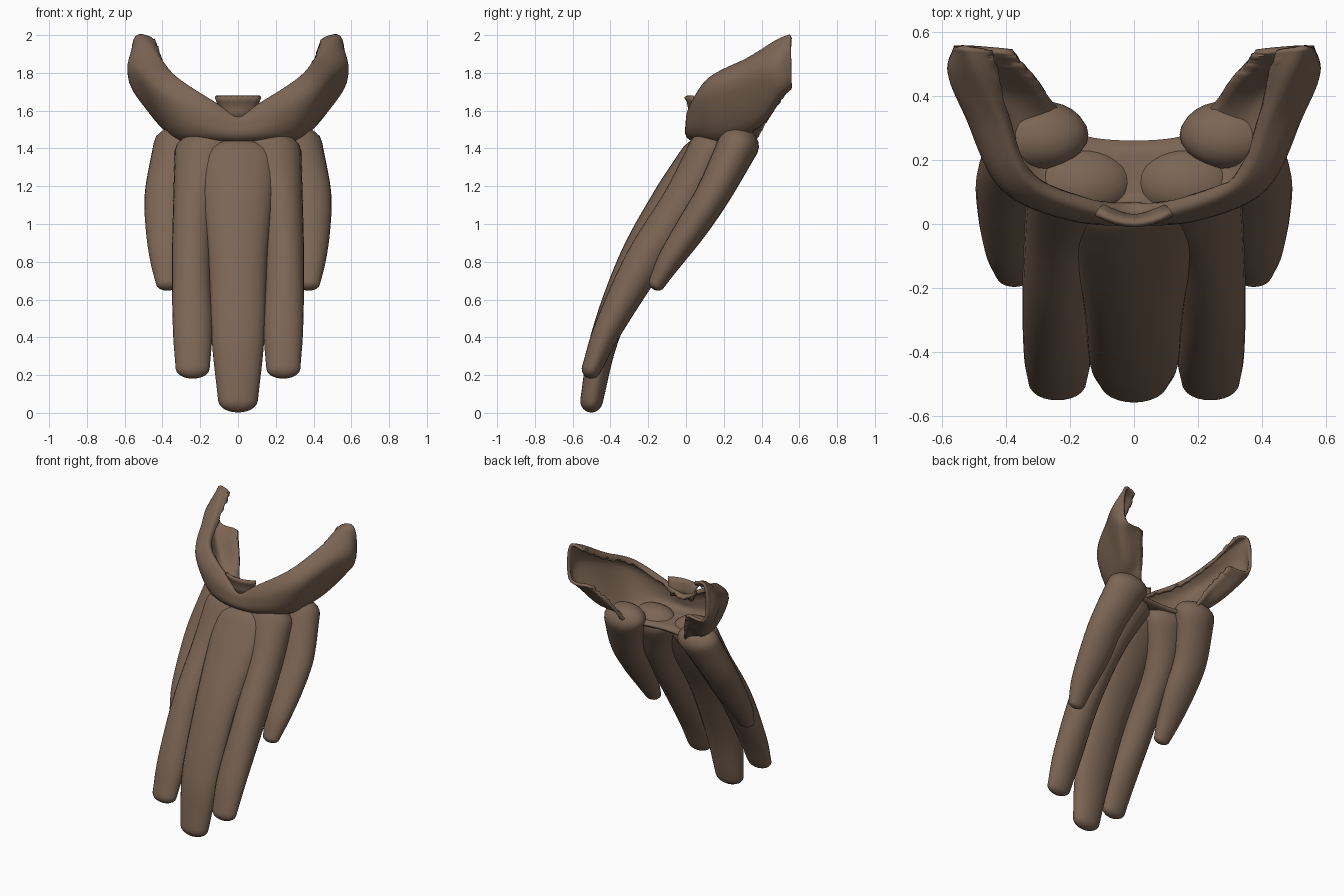
import bpy, bmesh, math, random
from mathutils import Vector

random.seed(4)
if "Cube" in bpy.data.objects:
    bpy.data.objects.remove(bpy.data.objects["Cube"])

brown = bpy.data.materials.new("dark brown hair")
brown.use_nodes = True
brown.diffuse_color = (0.2, 0.13, 0.088, 1)
brown.node_tree.nodes["Principled BSDF"].inputs["Base Color"].default_value = brown.diffuse_color


def spline(points, steps):
    """Catmull-Rom through the points, with extended ends."""
    p = [Vector(q) for q in points]
    p = [2 * p[0] - p[1]] + p + [2 * p[-1] - p[-2]]
    out = []
    for i in range(1, len(p) - 2):
        a, b, c, d = p[i - 1:i + 3]
        for k in range(steps):
            t = k / steps
            out.append((2 * b + (c - a) * t + (2 * a - 5 * b + 4 * c - d) * t ** 2
                        + (3 * b - a - 3 * c + d) * t ** 3) / 2)
    return out + [p[-2]]


def loft(name, rows, closed, angle=50):
    """Skin a list of equal rows; closed rows get capped ends."""
    bm = bmesh.new()
    grid = [[bm.verts.new(v) for v in row] for row in rows]
    n = len(rows[0])
    for a, b in zip(grid, grid[1:]):
        for j in range(n if closed else n - 1):
            k = (j + 1) % n
            bm.faces.new((a[j], a[k], b[k], b[j]))
    if closed:
        bm.faces.new(grid[0])
        bm.faces.new(grid[-1])
    bmesh.ops.recalc_face_normals(bm, faces=bm.faces)
    mesh = bpy.data.meshes.new(name)
    bm.to_mesh(mesh)
    bm.free()
    mesh.materials.append(brown)
    ob = bpy.data.objects.new(name, mesh)
    bpy.context.collection.objects.link(ob)
    bpy.ops.object.select_all(action='DESELECT')
    ob.select_set(True)
    bpy.context.view_layer.objects.active = ob
    bpy.ops.object.shade_smooth_by_angle(angle=math.radians(angle))
    return ob


def thicken(ob, amount):
    mod = ob.modifiers.new("thickness", 'SOLIDIFY')
    mod.thickness = amount
    mod.offset = 0


# Jaw shell: each section runs inner rim, outer rim, bulge, jaw edge, rear lower edge
half = [
    [(0, .06, 1.56), (0, .03, 1.57), (0, .01, 1.53), (0, .03, 1.45), (0, .26, 1.41)],
    [(.13, .07, 1.63), (.14, .04, 1.64), (.2, .02, 1.58), (.2, .06, 1.46), (.17, .28, 1.41)],
    [(.32, .15, 1.75), (.34, .13, 1.77), (.41, .115, 1.69), (.33, .17, 1.47), (.24, .36, 1.44)],
    [(.4, .34, 1.85), (.43, .33, 1.87), (.52, .34, 1.79), (.42, .38, 1.54), (.29, .43, 1.57)],
    [(.43, .48, 1.94), (.5, .48, 1.96), (.573, .47, 1.84), (.53, .5, 1.69), (.35, .5, 1.67)],
    [(.45, .545, 1.98), (.535, .555, 1.99), (.555, .555, 1.87), (.53, .555, 1.73), (.38, .54, 1.73)],
]
mirrored = [[(-x, y, z) for x, y, z in s] for s in half[:0:-1]]
lines = [spline(line, 7) for line in zip(*(mirrored + half))]
rows = [spline(section, 5) for section in zip(*lines)]
for row in rows:
    # ragged hair along the inner rim and the rear edge
    row[0].z += random.uniform(-.018, .008)
    if abs(row[-1].x) > .2:
        row[-1].z += random.uniform(-.012, .012)
thicken(loft("jaw_shell", rows, False), .02)

# Small tuft under the lip
tuft = []
for i in range(9):
    u = i / 4 - 1
    back = .035 * u * u
    tuft.append([(u * .085, .02 + back, 1.555), (u * .095, .022 + back, 1.6),
                 (u * .11, .012 + back, 1.65), (u * .12, -.002 + back, 1.675)])
thicken(loft("lip_tuft", tuft, False), .018)


def lock(name, stations, side=1, sides=24):
    """Round-ended lock of hair; stations are (x, y, z, half width, half depth)."""
    path = spline(stations, 6)
    tangents = []
    for i in range(len(path)):
        d = path[min(i + 1, len(path) - 1)] - path[max(i - 1, 0)]
        tangents.append(Vector((0, d[1], d[2])).normalized())

    rings = []

    def ring(p, t, shift=0, scale=1):
        c = Vector(p[:3]) + t * shift
        depth_dir = Vector((0, -t.z, t.y))
        row = []
        for k in range(sides):
            a = 2 * math.pi * k / sides
            v = c + Vector((p[3] * math.cos(a) * scale, 0, 0)) + depth_dir * (p[4] * math.sin(a) * scale)
            row.append((v.x * side, v.y, v.z))
        rings.append(row)

    # domed ends
    angles = [math.radians(a) for a in (85, 70, 55, 38, 20)]
    for a in angles:
        ring(path[0], tangents[0], -.6 * path[0][3] * math.sin(a), math.cos(a))
    for p, t in zip(path, tangents):
        ring(p, t)
    for a in reversed(angles):
        ring(path[-1], tangents[-1], .6 * path[-1][3] * math.sin(a), math.cos(a))
    loft(name, rings, True, 60)


# Hanging locks, top to tip
lock("centre_lock", [
    (0, .035, 1.34, .2, .08), (0, -.09, 1.12, .185, .095), (0, -.27, .8, .155, .09),
    (0, -.43, .4, .14, .075), (0, -.5, .065, .105, .06)])
middle = [
    (.165, .13, 1.385, .17, .12), (.225, -.01, 1.12, .118, .115), (.245, -.22, .8, .105, .105),
    (.24, -.41, .45, .105, .075), (.24, -.5, .235, .09, .052)]
outer = [
    (.295, .28, 1.425, .152, .11), (.365, .15, 1.17, .128, .092), (.372, .03, .98, .117, .083),
    (.378, -.085, .81, .088, .066), (.375, -.155, .685, .06, .044)]
for label, side in (("left", 1), ("right", -1)):
    lock(label + "_middle_lock", middle, side)
    lock(label + "_outer_lock", outer, side)
